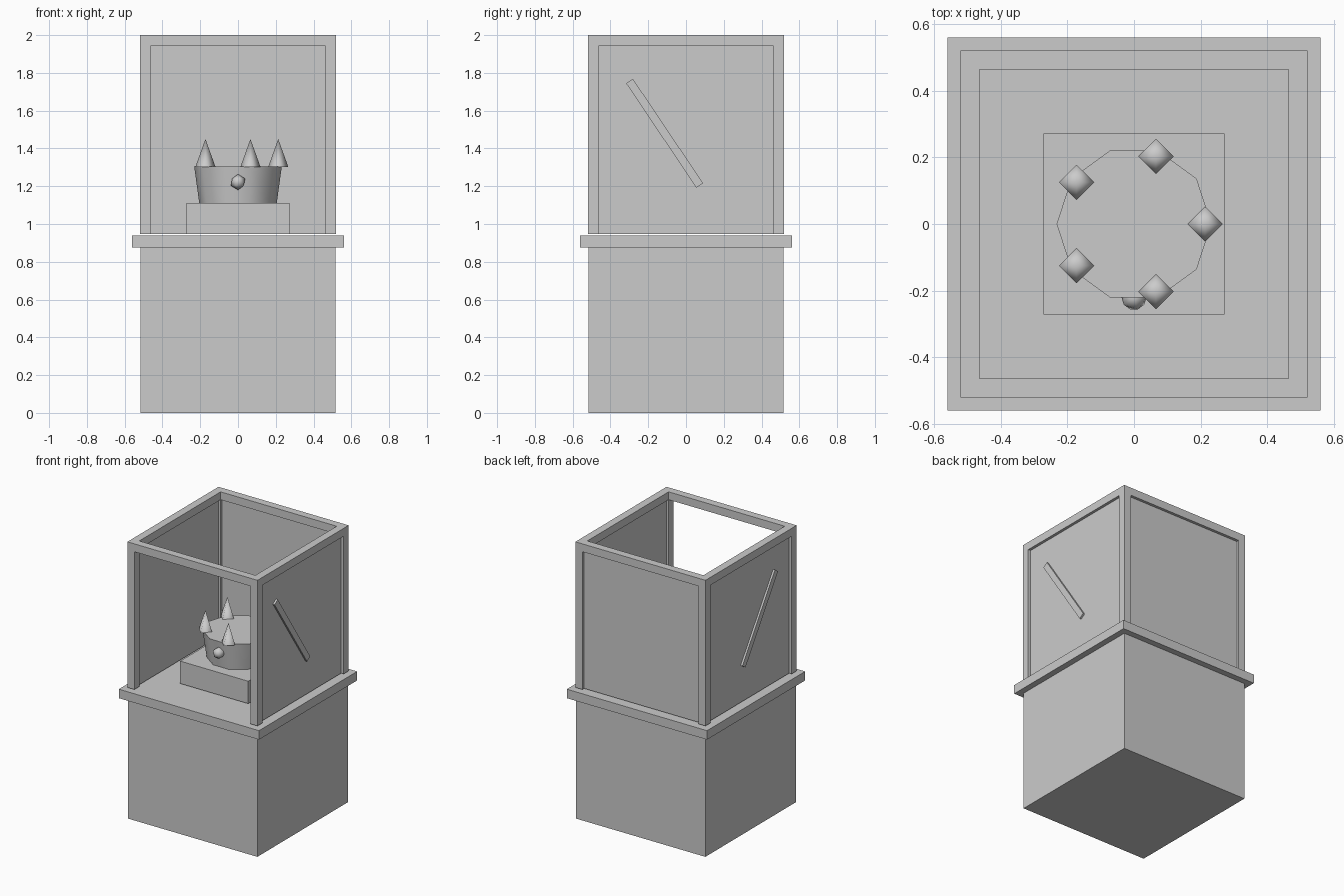
import bpy
from math import radians, cos, sin, pi, atan2

if "Cube" in bpy.data.objects:
    bpy.data.objects.remove(bpy.data.objects["Cube"])

OUT, IN = 0.52, 0.464      # frame outer and inner half-widths
BASE, TOP, RAIL = 0.948, 2.0, 1.943


def box(name, lo, hi, rot=(0, 0, 0)):
    bpy.ops.mesh.primitive_cube_add(
        size=1, location=[(a + b) / 2 for a, b in zip(lo, hi)], rotation=rot)
    ob = bpy.context.object
    ob.name = name
    ob.scale = [b - a for a, b in zip(lo, hi)]
    return ob


def smooth(angle):
    bpy.ops.object.shade_smooth_by_angle(angle=radians(angle))


# Pedestal and its overhanging top slab
box("pedestal", (-0.516, -0.516, 0), (0.516, 0.516, 0.875))
box("pedestal_slab", (-0.56, -0.56, 0.875), (0.56, 0.56, 0.94))

# Corner posts
for sx in (-1, 1):
    for sy in (-1, 1):
        xs, ys = sorted((sx * IN, sx * OUT)), sorted((sy * IN, sy * OUT))
        box("corner_post", (xs[0], ys[0], BASE), (xs[1], ys[1], TOP))

# Top rails, fitted between the posts
for s in (-1, 1):
    a, b = sorted((s * IN, s * OUT))
    box("top_rail_x", (-IN, a, RAIL), (IN, b, TOP))
    box("top_rail_y", (a, -IN, RAIL), (b, IN, TOP))

# Recessed panes on the back and both sides (front and top stay open)
box("back_pane", (-IN, 0.48, BASE), (IN, 0.50, RAIL))
for s in (-1, 1):
    a, b = sorted((s * 0.48, s * 0.50))
    box("side_pane", (a, -IN, BASE), (b, IN, RAIL))
    # Diagonal glint bar on the outside of each side pane
    a, b = sorted((s * 0.492, s * 0.514))
    bar = box("glint_bar", (a, -0.333, -0.0215), (b, 0.333, 0.0215),
              (atan2(-0.55, 0.37), 0, 0))
    bar.location.y, bar.location.z = -0.113, 1.48

# Display block
box("display_block", (-0.272, -0.272, BASE), (0.272, 0.272, 1.11))

# Crown band: ten-sided, flaring upwards
bpy.ops.mesh.primitive_cone_add(vertices=10, radius1=0.205, radius2=0.232, depth=0.195,
                                location=(0, 0, 1.2075), rotation=(0, 0, pi / 2))
bpy.context.object.name = "crown_band"
smooth(40)

# Five four-sided crown spikes
for i in range(5):
    t = i * 2 * pi / 5
    bpy.ops.mesh.primitive_cone_add(vertices=4, radius1=0.053, radius2=0, depth=0.147,
                                    location=(0.213 * cos(t), 0.213 * sin(t), 1.3765))
    bpy.context.object.name = "crown_spike"
    smooth(95)

# Front gem
bpy.ops.mesh.primitive_ico_sphere_add(subdivisions=1, radius=0.042, location=(0, -0.22, 1.222))
bpy.context.object.name = "crown_gem"
smooth(60)
